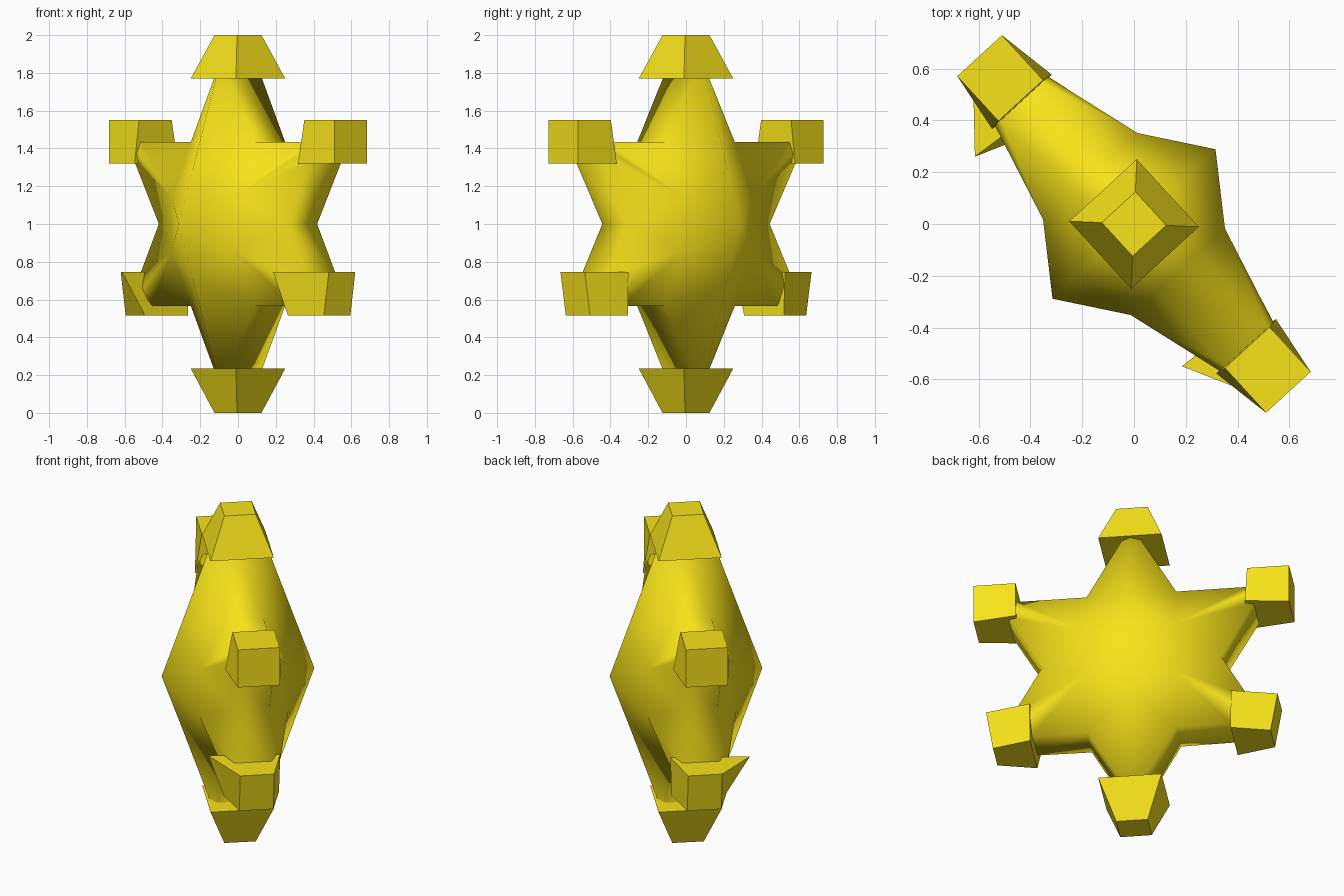
import bpy, bmesh
from math import cos, sin, radians
from mathutils import Vector

if "Cube" in bpy.data.objects:
    bpy.data.objects.remove(bpy.data.objects["Cube"])

gold = bpy.data.materials.new("gold")
gold.diffuse_color = (0.94, 0.77, 0.01, 1)
gold.use_nodes = True
gold.node_tree.nodes["Principled BSDF"].inputs["Base Color"].default_value = gold.diffuse_color

# Local frame: u runs along the star's width, n through its thickness
U = Vector((0.676, -0.737, 0))
N = Vector((0.737, 0.676, 0))


def place(u, n, z):
    return U * u + N * n + Vector((0, 0, z))


def finish(bm, name, smooth=False):
    bmesh.ops.recalc_face_normals(bm, faces=bm.faces)
    for f in bm.faces:
        f.smooth = smooth
    me = bpy.data.meshes.new(name)
    bm.to_mesh(me)
    bm.free()
    me.materials.append(gold)
    ob = bpy.data.objects.new(name, me)
    bpy.context.collection.objects.link(ob)
    return ob


# Star body: central peak front and back, ridged arms, thin side band
def star_body():
    bm = bmesh.new()

    def ring(radius, offset, depths, side):
        return [bm.verts.new(place(radius * cos(radians(60 * k + offset)), side * depths[k],
                                   1 + radius * sin(radians(60 * k + offset))))
                for k in range(6)]

    layers = []
    for side in (1, -1):
        peak = bm.verts.new(place(0, side * 0.427, 1))
        valley = ring(0.5, 0, [0.11] * 6, side)
        ridge = ring(0.289, 30, [0.247, 0.325, 0.247] * 2, side)
        tip = ring(0.866, 30, [0.11, 0.125, 0.11, 0.1, 0.125, 0.1], side)
        for k in range(6):
            j = (k + 1) % 6
            r, t = ridge[k], tip[k]
            for tri in ((peak, r, ridge[j]), (r, valley[j], ridge[j]),
                        (r, valley[k], t), (r, t, valley[j])):
                bm.faces.new(tri)
        layers.append((valley, tip))
    (v0, t0), (v1, t1) = layers
    for k in range(6):
        j = (k + 1) % 6
        bm.faces.new((v0[k], t0[k], t1[k], v1[k]))
        bm.faces.new((t0[k], v0[j], v1[j], t1[k]))
    # Trim the side arms so they end inside their caps
    for angle, r in ((30, 0.77), (150, 0.77), (210, 0.7), (330, 0.7)):
        c, s = cos(radians(angle)), sin(radians(angle))
        cut = bmesh.ops.bisect_plane(
            bm, geom=bm.verts[:] + bm.edges[:] + bm.faces[:],
            plane_co=place(r * c, 0, 1 + r * s), plane_no=place(c, 0, s), clear_outer=True)
        bmesh.ops.holes_fill(
            bm, edges=[e for e in cut["geom_cut"] if isinstance(e, bmesh.types.BMEdge)])
    ob = finish(bm, "star_body", True)
    # End faces hidden in the caps stay flat
    bpy.context.view_layer.objects.active = ob
    ob.select_set(True)
    bpy.ops.object.shade_smooth_by_angle(angle=radians(75))
    return ob


# Six-sided block from a lower and an upper loop of (u, n) corners
def block(name, lower, upper, z0, z1):
    bm = bmesh.new()
    lo = [bm.verts.new(place(u, n, z0)) for u, n in lower]
    hi = [bm.verts.new(place(u, n, z1)) for u, n in upper]
    bm.faces.new(lo)
    bm.faces.new(hi)
    for i in range(4):
        j = (i + 1) % 4
        bm.faces.new((lo[i], lo[j], hi[j], hi[i]))
    return finish(bm, name)


def square(h):
    return [(-h, -h), (h, -h), (h, h), (-h, h)]


star_body()

# Tapered end caps at top and bottom
block("top_cap", square(0.177), square(0.088), 1.77, 2.0)
block("bottom_cap", square(0.088), square(0.177), 0, 0.235)

# Upper and lower side caps, inner edges flared
for s, label, corner in ((1, "right", (0.53, -0.235)), (-1, "left", (0.607, -0.277))):
    def mir(pts):
        return [(s * u, n) for u, n in pts]
    block("upper_cap_" + label,
          mir([(0.64, -0.156), (0.882, -0.117), (0.882, 0.117), (0.64, 0.156)]),
          mir([(0.647, -0.117), (0.882, -0.117), (0.882, 0.117), (0.647, 0.117)]),
          1.32, 1.55)
    block("lower_cap_" + label,
          mir([(0.56, -0.155), (0.776, -0.095), (0.776, 0.095), (0.56, 0.155)]),
          mir([corner, (0.815, -0.095), (0.815, 0.095), (0.563, 0.162)]),
          0.515, 0.747)
